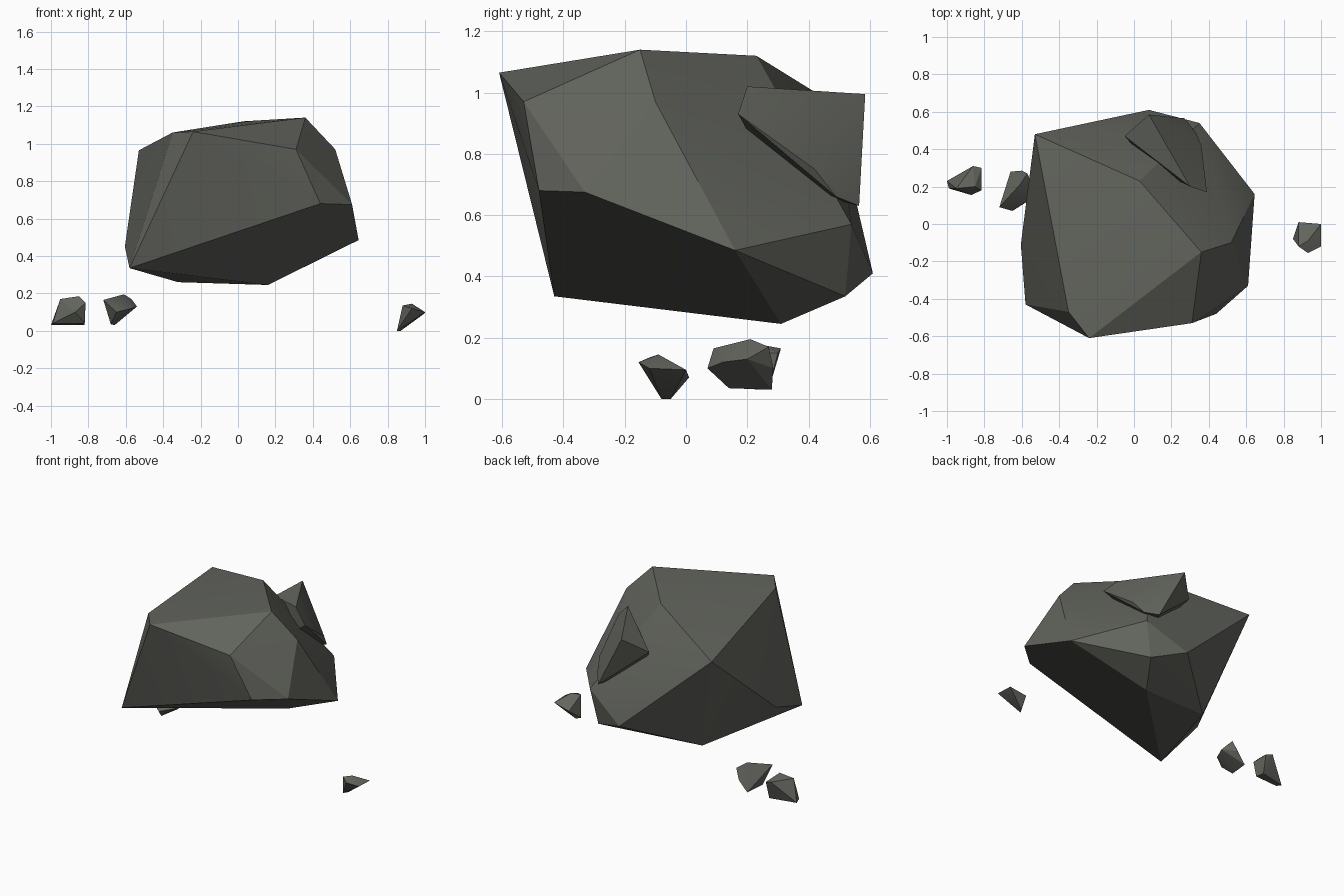
import bpy, bmesh, math

if "Cube" in bpy.data.objects:
    bpy.data.objects.remove(bpy.data.objects["Cube"])

stone = bpy.data.materials.new("dark grey stone")
stone.diffuse_color = (0.122, 0.127, 0.109, 1)
stone.use_nodes = True
stone.node_tree.nodes["Principled BSDF"].inputs["Base Color"].default_value = stone.diffuse_color


def rock(name, points, angle=24):
    """Faceted stone: convex hull around its corner points."""
    bm = bmesh.new()
    for p in points:
        bm.verts.new(p)
    hull = bmesh.ops.convex_hull(bm, input=bm.verts[:])
    loose = set(hull["geom_interior"]) | set(hull["geom_unused"])
    bmesh.ops.delete(bm, geom=[g for g in loose if isinstance(g, bmesh.types.BMVert)],
                     context='VERTS')
    bmesh.ops.recalc_face_normals(bm, faces=bm.faces[:])
    mesh = bpy.data.meshes.new(name)
    bm.to_mesh(mesh)
    bm.free()
    mesh.materials.append(stone)
    ob = bpy.data.objects.new(name, mesh)
    bpy.context.collection.objects.link(ob)
    bpy.ops.object.select_all(action='DESELECT')
    ob.select_set(True)
    bpy.context.view_layer.objects.active = ob
    bpy.ops.object.shade_smooth_by_angle(angle=math.radians(angle))
    return ob


# Main floating boulder
rock("boulder", [
    (-.24, -.61, 1.065), (-.35, -.47, 1.06), (-.53, .48, .965), (.03, .23, 1.12),
    (.36, -.15, 1.14), (.52, -.10, .97), (.31, -.53, .97),
    (.44, -.48, .68), (.61, -.33, .675), (.645, .16, .485), (.35, .54, .57),
    (.08, .61, .41), (.30, .52, .335), (.16, .31, .245), (-.32, .28, .26),
    (-.58, -.43, .335), (-.605, -.11, .45)])

# Spur jutting from the back
rock("back_spur", [
    (.08, .585, .995), (.30, .20, 1.02), (.39, .17, .93), (-.05, .47, .90),
    (.27, .565, .63), (.33, .49, .66), (.36, .42, .75), (.10, .30, .70)])

# Small fragments below
rock("right_fragment", [
    (.88, .01, .07), (1.0, 0, .095), (1.0, -.12, .10), (.93, -.155, .12),
    (.93, -.09, .145), (.88, -.12, .135), (.85, -.08, 0), (.87, -.05, 0)])
rock("inner_left_fragment", [
    (-.72, .09, .165), (-.61, .21, .195), (-.65, .07, .10), (-.57, .27, .17),
    (-.66, .28, .03), (-.68, .14, .035), (-.54, .20, .13), (-.57, .12, .12),
    (-.60, .285, .10)])
rock("outer_left_fragment", [
    (-1.0, .23, .03), (-.99, .19, .04), (-.95, .19, .17), (-.86, .31, .165),
    (-.85, .20, .185), (-.815, .30, .15), (-.815, .18, .15), (-.87, .155, .10),
    (-.82, .27, .03), (-.82, .20, .04)])
